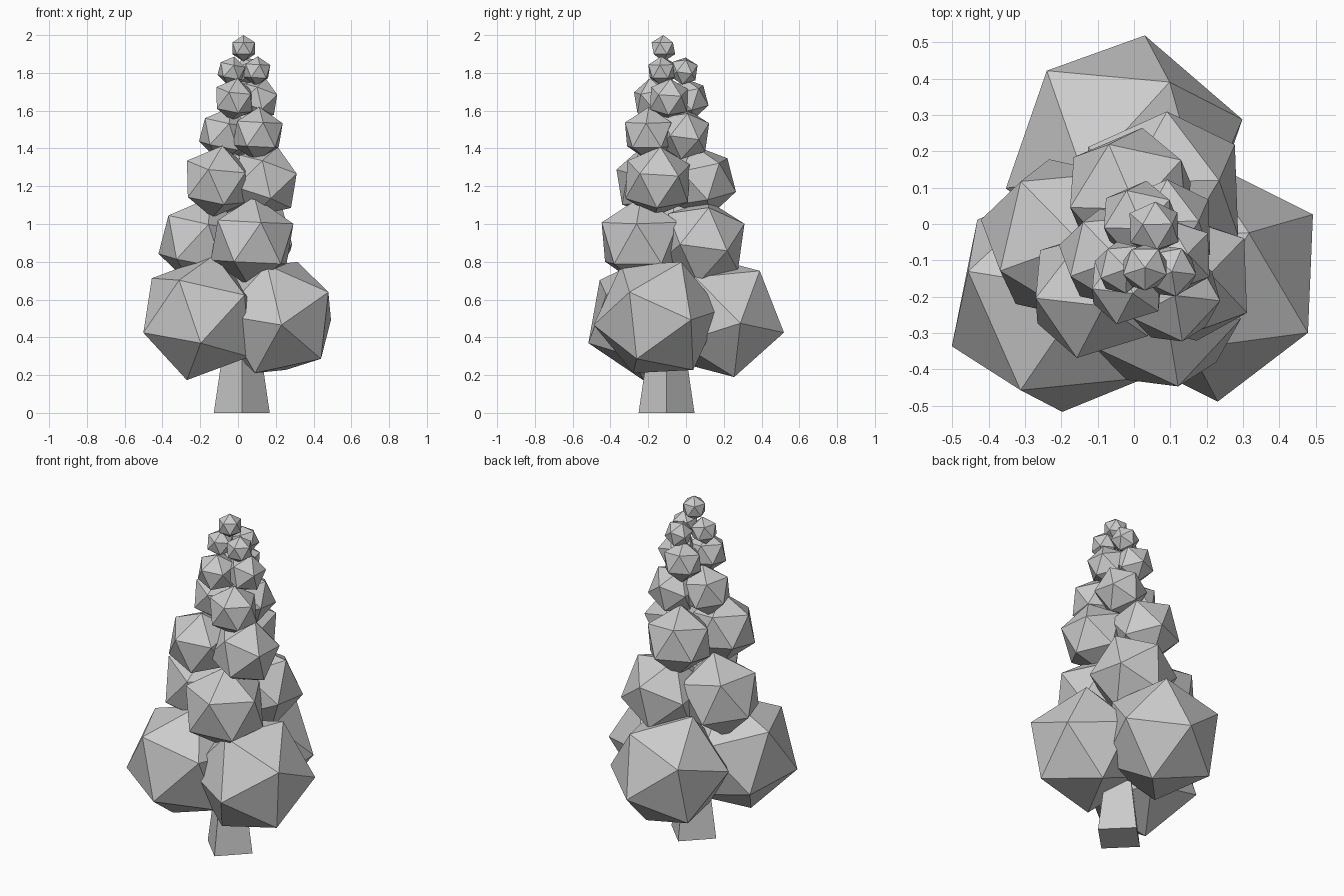
import bpy, bmesh
from mathutils import Vector, Matrix

if "Cube" in bpy.data.objects:
    bpy.data.objects.remove(bpy.data.objects["Cube"])


def basis(a, b):
    # orthonormal frame from two neighbouring directions
    e1 = Vector(a).normalized()
    e2 = Vector(b)
    e2 = (e2 - e1 * e2.dot(e1)).normalized()
    return Matrix((e1, e2, e1.cross(e2))).transposed()


def add(name, bm):
    bmesh.ops.recalc_face_normals(bm, faces=bm.faces)
    me = bpy.data.meshes.new(name)
    bm.to_mesh(me)
    bm.free()
    ob = bpy.data.objects.new(name, me)
    bpy.context.collection.objects.link(ob)


def clump(name, c, r, p, q):
    # 20-sided foliage ball, two neighbouring corners point along p and q
    bm = bmesh.new()
    bmesh.ops.create_icosphere(bm, subdivisions=1, radius=r)
    top = max(bm.verts, key=lambda v: v.co.z)
    near = top.link_edges[0].other_vert(top)
    rot = basis(p, q) @ basis(top.co, near.co).transposed()
    bm.transform(Matrix.Translation(c) @ rot.to_4x4())
    add(name, bm)


# corner directions of the three clumps in each kind of tier
turn_low = [((-.30, -.13, -.08), (.0, -.31, -.135)),
            ((.277, -.148, .135), (.287, .182, -.015)),
            ((.057, .327, -.08), (.327, .092, -.03))]
turn_a = [((.045, -.205, .1), (.225, -.03, .1)),
          ((-.185, -.095, .15), (-.22, .05, -.06)),
          ((.01, .205, .09), (.205, .13, -.05))]
turn_b = [((-.045, -.17, .06), (-.16, -.06, -.1)),
          ((.165, .115, .03), (.165, -.07, .04)),
          ((.03, .17, -.05), (.14, .09, .1))]

# tiers: height, clump radius, corner directions, clump centres
tiers = [
    (.505, .34, turn_low, [(-.198, -.205), (.203, -.152), (-.027, .193)]),
    (.905, .24, turn_a, [(.075, -.235), (-.195, -.04), (.08, .09)]),
    (1.225, .195, turn_b, [(-.11, -.19), (.145, -.15), (-.01, .08)]),
    (1.475, .145, turn_a, [(.105, -.195), (-.07, -.09), (.085, -.01)]),
    (1.66, .115, turn_b, [(-.02, -.17), (.11, -.09), (.015, .01)]),
    (1.81, .078, turn_a, [(.10, -.13), (-.035, -.12), (.055, -.01)]),
]
for t, (z, r, dirs, centres) in enumerate(tiers):
    for i, ((x, y), (p, q)) in enumerate(zip(centres, dirs)):
        clump(f"foliage_tier{t + 1}_{i + 1}", (x, y, z), r, p, q)

# tip of the tree
clump("foliage_tip", (.03, -.12, 1.93), .07, (0, 0, 1), (0, -1, .5))

# four-sided tapered trunk with a corner facing forward
bm = bmesh.new()
bmesh.ops.create_cone(bm, cap_ends=True, segments=4, radius1=.148, radius2=.06,
                      depth=.6)
bottom = min(bm.verts, key=lambda v: v.co.z)
ang = Vector((bottom.co.x, bottom.co.y)).angle_signed(Vector((0, -1)))
bm.transform(Matrix.Translation((.02, -.103, .3)) @ Matrix.Rotation(-ang, 4, 'Z'))
add("trunk", bm)
